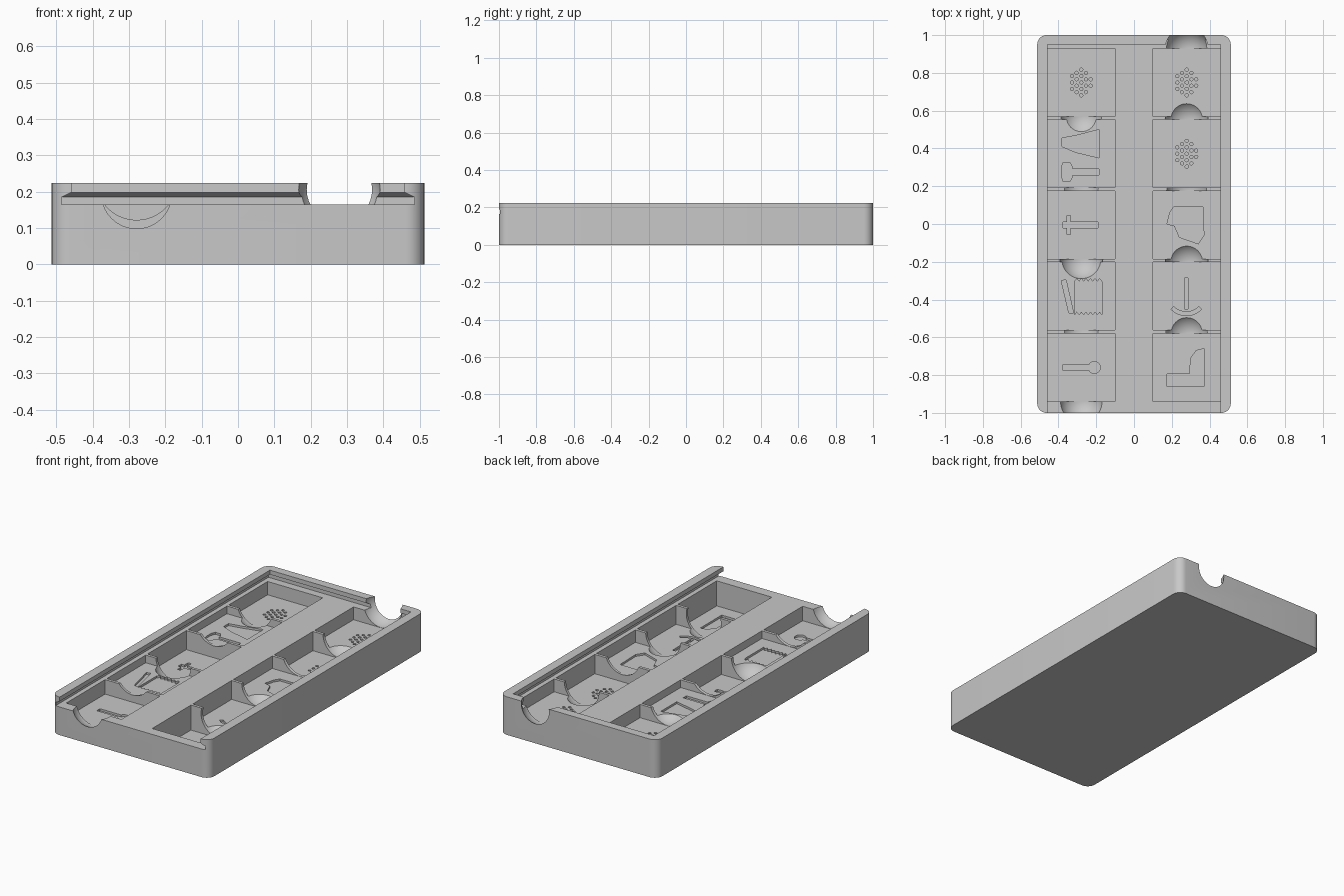
import bpy, bmesh, math
from mathutils import Matrix

if bpy.data.objects.get("Cube"):
    bpy.data.objects.remove(bpy.data.objects["Cube"], do_unlink=True)

grey = bpy.data.materials.new("plain_grey")
grey.use_nodes = True
GREY = (0.58, 0.58, 0.58, 1)
grey.diffuse_color = GREY
grey.node_tree.nodes["Principled BSDF"].inputs["Base Color"].default_value = GREY

TOP, LEDGE, RADIUS = 0.2235, 0.165, 0.114
COLUMN, PITCH, CELL = 0.279, 0.377, 0.36


def finish(bm, name):
    bmesh.ops.recalc_face_normals(bm, faces=bm.faces)
    mesh = bpy.data.meshes.new(name)
    bm.to_mesh(mesh)
    bm.free()
    obj = bpy.data.objects.new(name, mesh)
    bpy.context.scene.collection.objects.link(obj)
    mesh.materials.append(grey)
    return obj


def loft(name, rings):
    """Closed solid through stacked rings of points."""
    bm = bmesh.new()
    loops = [[bm.verts.new(p) for p in ring] for ring in rings]
    bm.faces.new(loops[0])
    bm.faces.new(loops[-1])
    n = len(loops[0])
    for a, b in zip(loops, loops[1:]):
        for i in range(n):
            j = (i + 1) % n
            bm.faces.new((a[i], a[j], b[j], b[i]))
    return finish(bm, name)


def prism(name, outline, low, high):
    return loft(name, [[(x, y, z) for x, y in outline] for z in (low, high)])


def rect(x0, x1, y0, y1):
    return [(x0, y0), (x1, y0), (x1, y1), (x0, y1)]


def disc(x, y, r, n=16):
    return [(x + r * math.cos(math.tau * i / n), y + r * math.sin(math.tau * i / n))
            for i in range(n)]


def ball(x, y, floor):
    bm = bmesh.new()
    bmesh.ops.create_uvsphere(bm, u_segments=48, v_segments=24, radius=RADIUS,
                              matrix=Matrix.Translation((x, y, floor + RADIUS + 0.001)))
    for f in bm.faces:
        f.smooth = True
    return finish(bm, "finger_scoop_cutter")


def carve(body, cutters):
    """Subtract each cutter, then discard it."""
    for c in cutters:
        mod = body.modifiers.new("cut", "BOOLEAN")
        mod.operation, mod.solver, mod.object = "DIFFERENCE", "EXACT", c
    dg = bpy.context.evaluated_depsgraph_get()
    mesh = bpy.data.meshes.new_from_object(body.evaluated_get(dg))
    body.modifiers.clear()
    body.data = mesh
    for c in cutters:
        bpy.data.objects.remove(c, do_unlink=True)


# Tray block with rounded upright corners
corner = 0.05
outline = []
for k, (sx, sy) in enumerate([(1, 1), (-1, 1), (-1, -1), (1, -1)]):
    for i in range(9):
        a = math.pi / 2 * (k + i / 8)
        outline.append((sx * (0.5125 - corner) + corner * math.cos(a),
                        sy * (1 - corner) + corner * math.sin(a)))
tray = prism("storage_tray", outline, 0, TOP)

# Sliding lid channel, undercut on three sides and open at the front
channel = []
for z, half, back in [(LEDGE, 0.485, 0.975), (0.185, 0.485, 0.975),
                      (0.198, 0.458, 0.95), (TOP + 0.05, 0.458, 0.95)]:
    channel.append([(x, y, z) for x, y in rect(-half, half, -1.1, back)])
carve(tray, [loft("lid_channel_cutter", channel)])

# Two columns of five compartments; each scoop is centred on one end of its
# own cell (front end on one side, back end on the other) and meets its floor
floors = {-1: [0.087, 0.12, 0.053, 0.12, 0.08], 1: [0.09, 0.052, 0.092, 0.054, 0.018]}


def cell_middle(row):
    return (2 - row) * PITCH - 0.005


cells, scoops = [], []
for side, depths in floors.items():
    for row, floor in enumerate(depths):
        x, y = side * COLUMN, cell_middle(row)
        cells.append(prism("cell_cutter", rect(x - 0.179, x + 0.179, y - CELL / 2, y + CELL / 2),
                           floor, 0.175))
        scoops.append(ball(x, y + side * (CELL / 2 + 0.001), floor))
carve(tray, cells)
carve(tray, scoops)

# Shallow pictures engraved in the cell floors
engravings = []


def engrave(side, row, shape):
    floor = floors[side][row]
    engravings.append(prism("engraving_cutter", shape, floor - 0.012, floor + 0.01))


def rod(side, row, x0, x1, y, w=0.015):
    engrave(side, row, rect(x0, x1, y - w, y + w))


# Paddle, mallet and dagger
rod(-1, 4, -0.375, -0.22, -0.76)
engrave(-1, 4, disc(-0.21, -0.76, 0.032))
rod(-1, 1, -0.35, -0.185, 0.275)
engrave(-1, 1, [(-0.385, 0.26), (-0.375, 0.225), (-0.34, 0.225), (-0.325, 0.25),
                (-0.325, 0.3), (-0.34, 0.325), (-0.375, 0.325), (-0.385, 0.3)])
rod(-1, 2, -0.375, -0.19, -0.005)
engrave(-1, 2, rect(-0.355, -0.335, -0.055, 0.045))

# Bell dress
engrave(-1, 1, [(-0.185, 0.35), (-0.185, 0.5), (-0.3, 0.47), (-0.38, 0.455),
                (-0.38, 0.41), (-0.31, 0.38)])

# Toothed cloth and slanted strip
teeth = 6
cloth = []
for edge, order in ((-0.48, range(teeth * 2 + 1)), (-0.305, reversed(range(teeth * 2 + 1)))):
    cloth += [(-0.315 + 0.145 * i / (teeth * 2), edge + 0.016 * (i % 2)) for i in order]
engrave(-1, 3, cloth)
engrave(-1, 3, [(-0.345, -0.47), (-0.32, -0.47), (-0.36, -0.295), (-0.385, -0.3)])

# Pouch, pick and boot
engrave(1, 2, [(0.21, 0.09), (0.19, 0.06), (0.175, 0.0), (0.215, -0.01), (0.24, -0.07),
               (0.34, -0.105), (0.37, -0.06), (0.365, 0.09)])
engrave(1, 3, rect(0.267, 0.287, -0.45, -0.285))
bow = [(0.277 + r * math.cos(a), -0.37 + r * math.sin(a))
       for r, angles in ((0.115, range(225, 316, 10)), (0.095, range(315, 224, -10)))
       for a in map(math.radians, angles)]
engrave(1, 3, bow)
engrave(1, 4, [(0.175, -0.795), (0.175, -0.86), (0.37, -0.86), (0.37, -0.66),
               (0.33, -0.67), (0.3, -0.71), (0.295, -0.795)])

# Sprinkled heaps: fans of small dots
for side, row in ((-1, 0), (1, 0), (1, 1)):
    for line, count in enumerate((3, 4, 5, 4, 2)):
        for i in range(count):
            engrave(side, row, disc(side * COLUMN - 0.05 + 0.025 * line,
                                    cell_middle(row) + 0.034 * (i - (count - 1) / 2),
                                    0.009, 7))
carve(tray, engravings)

# Smooth the curved surfaces while keeping crisp edges
bpy.ops.object.select_all(action="DESELECT")
tray.select_set(True)
bpy.context.view_layer.objects.active = tray
bpy.ops.object.shade_smooth_by_angle(angle=math.radians(30))
